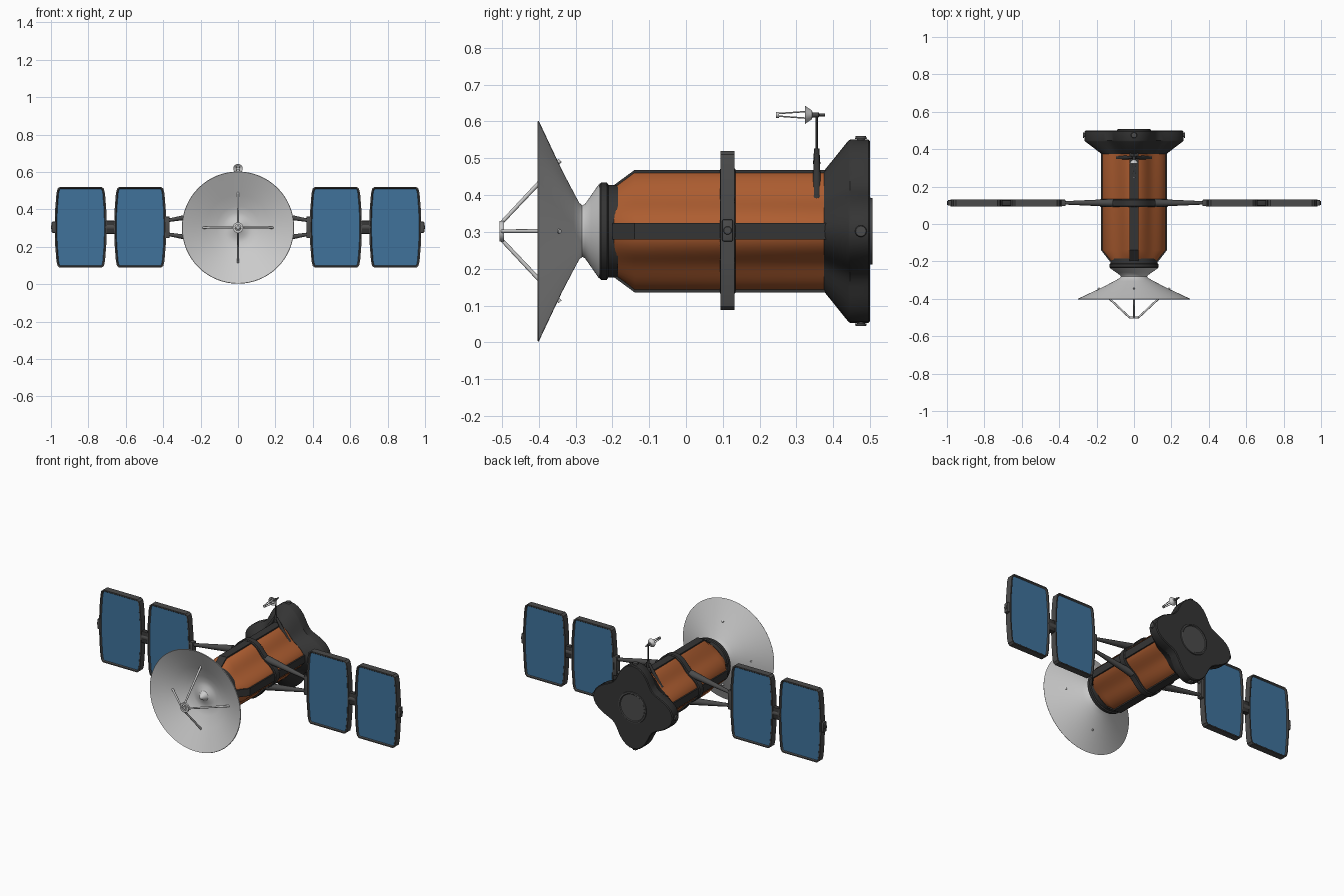
import bpy, bmesh, math
from mathutils import Vector, Matrix

if "Cube" in bpy.data.objects:
    bpy.data.objects.remove(bpy.data.objects["Cube"])

CZ = 0.302   # height of the long axis
SX = 1.06    # body is slightly wider than tall


def material(name, r, g, b):
    m = bpy.data.materials.new(name)
    m.diffuse_color = (r, g, b, 1)
    m.use_nodes = True
    m.node_tree.nodes["Principled BSDF"].inputs["Base Color"].default_value = m.diffuse_color
    return m


ORANGE = material("orange_foil", 0.42, 0.11, 0.03)
DARK = material("dark_metal", 0.035, 0.035, 0.035)
FRAME = material("frame_grey", 0.07, 0.07, 0.07)
BLUE = material("solar_blue", 0.05, 0.17, 0.33)


def finish(bm, name, mats=(), angle=35):
    bmesh.ops.remove_doubles(bm, verts=bm.verts, dist=1e-5)
    bmesh.ops.recalc_face_normals(bm, faces=bm.faces)
    me = bpy.data.meshes.new(name)
    bm.to_mesh(me)
    bm.free()
    for m in mats:
        me.materials.append(m)
    me.shade_smooth()
    me.set_sharp_from_angle(angle=math.radians(angle))
    ob = bpy.data.objects.new(name, me)
    bpy.context.collection.objects.link(ob)
    return ob


def loft(name, sections, mats=(), n=64, sx=1.0, z=CZ, closed=False):
    """Skin (y, radius on axes, radius on diagonals) sections along y."""
    bm = bmesh.new()
    rings = []
    for s in sections:
        y, a, d = s[0], s[1], s[-1]
        ring = []
        for i in range(n):
            t = 2 * math.pi * i / n
            r = (a + d) / 2 + (a - d) / 2 * math.cos(4 * t)
            ring.append(bm.verts.new((r * math.cos(t) * sx, y, z + r * math.sin(t))))
        rings.append(ring)
    pairs = list(zip(rings, rings[1:]))
    if closed:
        pairs.append((rings[-1], rings[0]))
    for p, q in pairs:
        for i in range(n):
            j = (i + 1) % n
            bm.faces.new((p[i], p[j], q[j], q[i]))
    return finish(bm, name, mats)


def rod(name, p, q, r1, r2, mats=(), n=12):
    p, q = Vector(p), Vector(q)
    bm = bmesh.new()
    rot = (q - p).to_track_quat('Z', 'Y').to_matrix().to_4x4()
    bmesh.ops.create_cone(bm, cap_ends=True, segments=n, radius1=r1, radius2=r2,
                          depth=(q - p).length,
                          matrix=Matrix.Translation((p + q) / 2) @ rot)
    return finish(bm, name, mats)


def box(name, centre, size, mats=(), bevel=0.005):
    bm = bmesh.new()
    bmesh.ops.create_cube(bm, size=1, matrix=Matrix.Translation(centre) @ Matrix.Diagonal((*size, 1)))
    bmesh.ops.bevel(bm, geom=bm.edges[:], offset=bevel, segments=2, affect='EDGES', profile=0.5)
    return finish(bm, name, mats)


# Main dish with its flared foot and central cone
loft("main_dish", [(-.235, 0), (-.235, .13), (-.258, .097), (-.274, .074), (-.282, .07),
                   (-.290, .077), (-.305, .105), (-.337, .166), (-.40, .30), (-.403, .298),
                   (-.345, .174), (-.318, .115), (-.308, .08), (-.308, .055), (-.32, .028),
                   (-.35, .01), (-.355, 0)])

# Feed ring and its four struts
loft("feed_ring", [(-.506, .028), (-.506, .016), (-.494, .016), (-.494, .028)], closed=True, n=32)
loft("feed_tip", [(-.506, 0), (-.506, .009), (-.494, .009), (-.494, 0)], n=16)
for i in range(4):
    c, s = round(math.cos(i * math.pi / 2)), round(math.sin(i * math.pi / 2))
    rod("feed_strut", (.192 * c, -.342, CZ + .192 * s), (.024 * c, -.5, CZ + .024 * s), .006, .005)
    rod("feed_spoke", (.020 * c, -.5, CZ + .020 * s), (0, -.5, CZ), .004, .004)

# Body: collar, foil hull with hollow diagonals, waist band
loft("front_collar", [(-.236, 0), (-.236, .125), (-.231, .132), (-.215, .132), (-.211, .126),
                      (-.185, .126), (-.185, 0)], [DARK])
loft("foil_hull", [(-.20, 0), (-.195, .120, .118), (-.14, .163, .128), (.385, .163, .128),
                   (.385, 0)], [ORANGE], sx=SX)
loft("waist_band", [(.092, .15, .12), (.092, .168, .136), (.097, .173, .140), (.129, .173, .140),
                    (.134, .168, .136), (.134, .15, .12)], [DARK], sx=SX)

# Four lengthwise beams that follow the hull profile
for k in range(4):
    bm = bmesh.new()
    turn = Matrix.Rotation(k * math.pi / 2, 3, 'Y')
    outline = [(-.2, .09), (-.2, .122), (-.14, .166), (.385, .166), (.385, .09)]
    sides = []
    for w in (-.022, .022):
        ring = []
        for y, r in outline:
            v = turn @ Vector((w, y, r))
            ring.append(bm.verts.new((v.x * SX, v.y, v.z + CZ)))
        bm.faces.new(ring)
        sides.append(ring)
    for i in range(5):
        j = (i + 1) % 5
        bm.faces.new((sides[0][i], sides[0][j], sides[1][j], sides[1][i]))
    finish(bm, "hull_beam", [DARK])

# Four-pointed rear housing, back disc and tip knobs
loft("rear_housing", [(.375, 0), (.375, .164, .130), (.441, .246, .168), (.446, .249, .172),
                      (.495, .249, .172), (.5, .244, .168), (.5, 0)], [DARK], sx=SX)
loft("rear_disc", [(.495, .092), (.506, .090), (.507, .082), (.503, .078), (.503, 0)], [FRAME], n=40)
for i in range(4):
    c, s = round(math.cos(i * math.pi / 2)), round(math.sin(i * math.pi / 2))

    def at(r):
        return (c * r * SX, .475, CZ + s * r)
    rod("knob_stem", at(.24), at(.253), .011, .011, [FRAME], 16)
    rod("knob_cap", at(.251), at(.258), .016, .014, [FRAME], 16)


# Solar panel: bowed frame with a recessed cell face on both sides
def panel(cx):
    half = [(.112, .216), (.124, .206), (.130, .18), (.137, .09), (.139, 0)]
    right = half + [(x, -z) for x, z in half[-2::-1]]
    outline = right + [(-x, -z) for x, z in right]
    bm = bmesh.new()
    front = bm.faces.new([bm.verts.new((cx + x, .094, .304 + z)) for x, z in outline])
    res = bmesh.ops.extrude_face_region(bm, geom=[front], use_keep_orig=True)
    bmesh.ops.translate(bm, verts=[v for v in res["geom"] if isinstance(v, bmesh.types.BMVert)],
                        vec=(0, .038, 0))
    bmesh.ops.recalc_face_normals(bm, faces=bm.faces)
    for f in [f for f in bm.faces if len(f.verts) > 4]:
        bmesh.ops.inset_region(bm, faces=[f], thickness=.007, depth=0)
        bmesh.ops.inset_region(bm, faces=[f], thickness=.005, depth=-.006)
        f.material_index = 1
    finish(bm, "solar_panel", [FRAME, BLUE])


# Both wings: panels, hinges, end cap and the pair of struts
for m in (-1, 1):
    panel(m * .523)
    panel(m * .841)
    box("wing_root", (m * .377, .113, .304), (.024, .034, .115), [FRAME])
    box("wing_hinge", (m * .682, .113, .304), (.05, .03, .07), [DARK])
    rod("hinge_pin", (m * .655, .113, .304), (m * .71, .113, .304), .019, .019, [FRAME], 16)
    box("wing_end", (m * .985, .113, .304), (.022, .03, .06), [FRAME])
    rod("wing_tip", (m * .99, .113, .304), (m * 1.0, .113, .304), .013, .010, [FRAME], 16)
    for s in (-1, 1):
        rod("wing_strut", (m * .11, .113, .304 + s * .082), (m * .375, .113, .304 + s * .037),
            .021, .009, [FRAME], 16)

# Small antenna on a two-legged mast
for m in (-1, 1):
    rod("mast_leg", (m * .082, .355, .388), (m * .006, .355, .51), .014, .007, [DARK])
    bm = bmesh.new()
    bmesh.ops.create_uvsphere(bm, u_segments=16, v_segments=10, radius=.016,
                              matrix=Matrix.Translation((m * .082, .355, .388)))
    finish(bm, "mast_foot", [DARK])
rod("mast_joint", (0, .355, .485), (0, .355, .527), .010, .007, [DARK])
rod("mast_pole", (0, .355, .52), (0, .355, .622), .003, .003, [DARK])
loft("small_dish", [(.323, .025), (.334, .017), (.342, .012), (.345, 0), (.340, 0), (.332, .014),
                    (.323, .025)], n=24, z=.618)
loft("small_dish_hub", [(.335, 0), (.335, .007), (.36, .007), (.362, .004), (.378, .004), (.378, 0)],
     [FRAME], n=16, z=.618)
for i in range(4):
    t = math.pi / 4 + i * math.pi / 2
    c, s = math.cos(t), math.sin(t)
    rod("small_feed_rod", (.013 * c, .330, .618 + .013 * s), (.005 * c, .25, .618 + .005 * s),
        .002, .002, n=8)
loft("small_feed_tip", [(.245, 0), (.245, .008), (.252, .008), (.252, 0)], n=16, z=.618)
